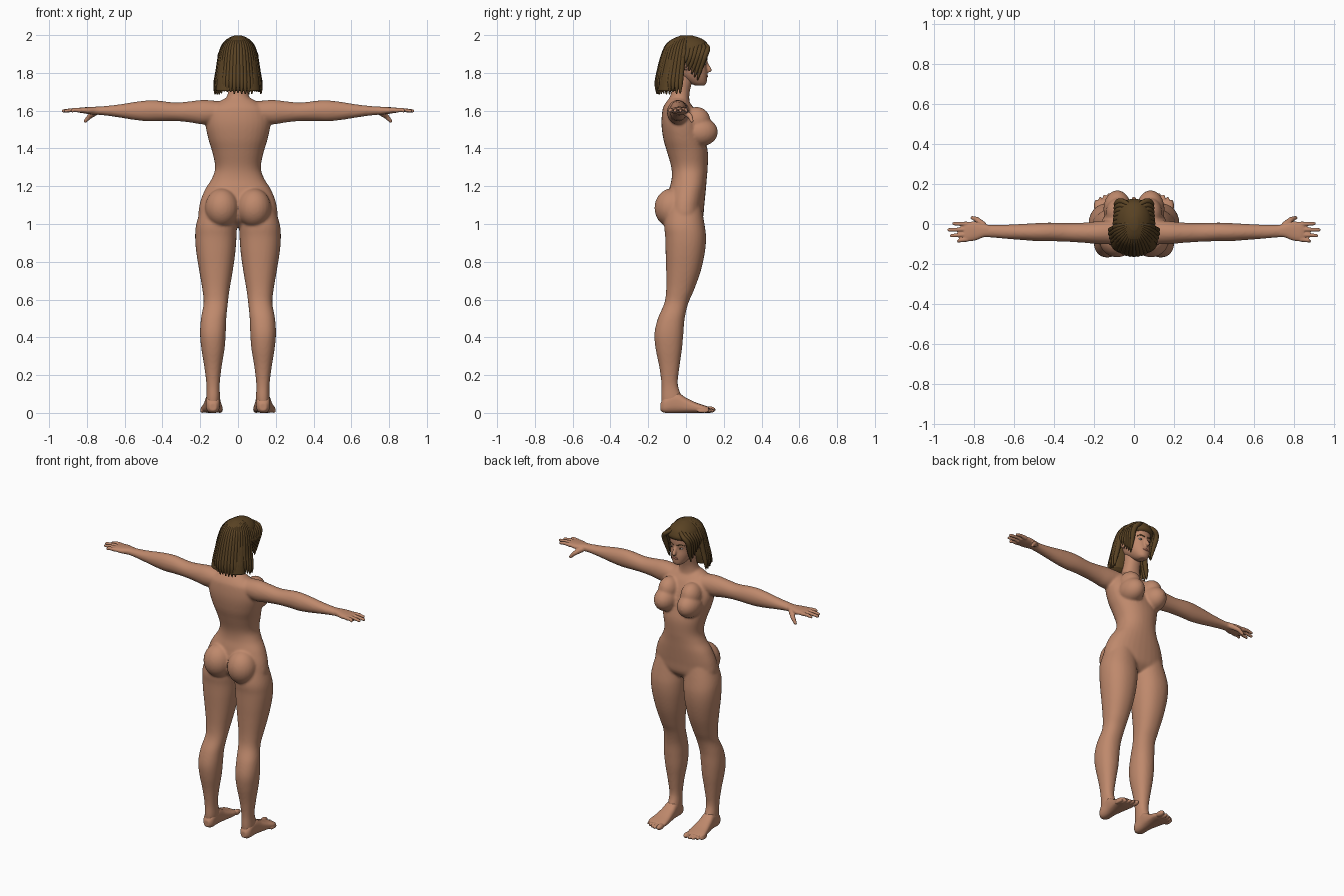
import bpy
import bmesh
import math
import random
from mathutils import Vector, Matrix

random.seed(4)
cube = bpy.data.objects.get("Cube")
if cube:
    bpy.data.objects.remove(cube, do_unlink=True)


def material(name, rgb):
    mat = bpy.data.materials.new(name)
    mat.use_nodes = True
    mat.diffuse_color = (*rgb, 1)
    mat.node_tree.nodes["Principled BSDF"].inputs["Base Color"].default_value = (*rgb, 1)
    return mat


SKIN = material("skin", (0.52, 0.25, 0.15))
HAIR = material("brown_hair", (0.10, 0.055, 0.017))
WHITE = material("eye_white", (0.65, 0.6, 0.55))
IRIS = material("dark_iris", (0.03, 0.018, 0.01))
LIPS = material("lips", (0.36, 0.13, 0.09))


def blend(a, b, c, d, t):
    """Catmull-Rom interpolation between b and c."""
    return 0.5 * (2 * b + (c - a) * t + (2 * a - 5 * b + 4 * c - d) * t * t
                  + (3 * b - a - 3 * c + d) * t ** 3)


def loft(bm, axis, sections, power=2.2, sides=32, steps=5):
    """Closed tube along an axis; each section is (position, low, high, low, high)."""
    rows = []
    last = len(sections) - 1
    for i in range(last):
        quad = [sections[max(0, min(last, k))] for k in (i - 1, i, i + 1, i + 2)]
        for j in range(steps):
            rows.append([blend(*values, j / steps) for values in zip(*quad)])
    rows.append(sections[last])
    rings = []
    for pos, a0, a1, b0, b1 in rows:
        ring = []
        for k in range(sides):
            ang = math.tau * k / sides
            c, s = math.cos(ang), math.sin(ang)
            u = (a0 + a1) / 2 + (a1 - a0) / 2 * math.copysign(abs(c) ** (2 / power), c)
            v = (b0 + b1) / 2 + (b1 - b0) / 2 * math.copysign(abs(s) ** (2 / power), s)
            point = {"x": (pos, u, v), "y": (u, pos, v), "z": (u, v, pos)}[axis]
            ring.append(bm.verts.new(point))
        rings.append(ring)
    for low, high in zip(rings, rings[1:]):
        for k in range(sides):
            n = (k + 1) % sides
            bm.faces.new((low[k], low[n], high[n], high[k]))
    bm.faces.new(rings[0])
    bm.faces.new(rings[-1])


def centred(rows):
    """Turn (height, half width, back, front) into loft sections."""
    return [(z, -w, w, back, front) for z, w, back, front in rows]


def ball(bm, centre, radii):
    matrix = Matrix.Translation(centre) @ Matrix.Diagonal((*radii, 1))
    bmesh.ops.create_uvsphere(bm, u_segments=24, v_segments=16, radius=1, matrix=matrix)


def chain(bm, points, r0, r1):
    """Row of closely spaced balls that reads as a tapered rounded rod."""
    spans = len(points) - 1
    for i in range(spans):
        p, q = Vector(points[i]), Vector(points[i + 1])
        count = max(2, int((q - p).length / (min(r0, r1) * 0.4)))
        for j in range(count + 1):
            r = r0 + (r1 - r0) * (i + j / count) / spans
            matrix = Matrix.Translation(p.lerp(q, j / count))
            bmesh.ops.create_icosphere(bm, subdivisions=2, radius=r, matrix=matrix)


def mirror(bm):
    copy = bmesh.ops.duplicate(bm, geom=bm.verts[:] + bm.edges[:] + bm.faces[:])
    verts = [g for g in copy["geom"] if isinstance(g, bmesh.types.BMVert)]
    bmesh.ops.scale(bm, vec=(-1, 1, 1), verts=verts)


def finish(bm, name, mat, voxel=0, rounds=0):
    bmesh.ops.recalc_face_normals(bm, faces=bm.faces[:])
    mesh = bpy.data.meshes.new(name)
    for face in bm.faces:
        face.smooth = True
    bm.to_mesh(mesh)
    bm.free()
    mesh.materials.append(mat)
    obj = bpy.data.objects.new(name, mesh)
    bpy.context.collection.objects.link(obj)
    if voxel:
        fuse = obj.modifiers.new("fuse", "REMESH")
        fuse.mode = "VOXEL"
        fuse.voxel_size = voxel
        fuse.use_smooth_shade = True
        soften = obj.modifiers.new("soften", "SMOOTH")
        soften.factor = 0.5
        soften.iterations = rounds
    return obj


# Body: limbs and paired masses first, mirrored, then the trunk
bm = bmesh.new()
loft(bm, "z", [
    (1.1, .01, .19, -.1, .08), (1.0, .006, .221, -.115, .098),
    (.93, .008, .227, -.11, .106), (.85, .014, .221, -.108, .1),
    (.75, .028, .205, -.105, .078), (.65, .045, .188, -.105, .042),
    (.58, .054, .182, -.115, .012), (.5, .062, .196, -.149, -.007),
    (.42, .065, .201, -.167, -.014), (.34, .071, .194, -.161, -.021),
    (.24, .087, .178, -.141, -.035), (.15, .097, .167, -.13, -.043),
    (.08, .095, .168, -.131, -.02), (.03, .1, .168, -.126, -.01)])
loft(bm, "x", [
    (.1, -.1, .02, 1.54, 1.65), (.18, -.1, .014, 1.527, 1.657),
    (.25, -.094, .007, 1.537, 1.65), (.33, -.089, .005, 1.545, 1.643),
    (.42, -.086, .007, 1.545, 1.653), (.48, -.086, .005, 1.544, 1.654),
    (.55, -.081, .001, 1.551, 1.646), (.63, -.075, -.003, 1.564, 1.633),
    (.7, -.069, -.005, 1.574, 1.625), (.75, -.066, -.003, 1.578, 1.62)], 2)
ball(bm, (.083, .075, 1.487), (.07, .094, .076))
ball(bm, (.08, .055, 1.545), (.062, .075, .075))
ball(bm, (.085, -.075, 1.085), (.09, .092, .103))
mirror(bm)
loft(bm, "z", centred([
    (1.665, .07, -.09, 0), (1.63, .13, -.115, .03), (1.6, .16, -.125, .05),
    (1.53, .172, -.13, .08), (1.45, .157, -.12, .1), (1.38, .136, -.1, .116),
    (1.3, .121, -.078, .115), (1.24, .139, -.076, .11), (1.18, .176, -.09, .105),
    (1.1, .204, -.105, .097), (1.03, .2, -.1, .088), (.985, .1, -.05, .05)]))
loft(bm, "z", centred([
    (1.61, .085, -.105, .03), (1.655, .066, -.09, .018), (1.7, .052, -.078, .02),
    (1.75, .05, -.07, .032), (1.8, .05, -.07, .04)]))
finish(bm, "body", SKIN, .007, 8)

# Hands with four fingers and a thumb
bm = bmesh.new()
loft(bm, "x", [
    (.71, -.065, -.008, 1.579, 1.621), (.75, -.066, 0, 1.579, 1.621),
    (.79, -.081, .012, 1.582, 1.619), (.83, -.087, .01, 1.588, 1.617),
    (.85, -.085, .005, 1.591, 1.613)], 2.4)
for y, tip_y, tip_x in ((0, .002, .9), (-.027, -.029, .925), (-.053, -.058, .912), (-.077, -.086, .876)):
    chain(bm, [(.835, y, 1.602), (.87, (y + tip_y) / 2, 1.604), (tip_x, tip_y, 1.599)], .0125, .009)
chain(bm, [(.755, -.005, 1.592), (.785, .022, 1.57), (.808, .031, 1.545)], .018, .0095)
mirror(bm)
finish(bm, "hands", SKIN, .004, 2)

# Feet with toes
bm = bmesh.new()
loft(bm, "y", [
    (-.135, .115, .15, .012, .05), (-.11, .098, .168, 0, .085),
    (-.05, .094, .172, 0, .108), (0, .089, .18, 0, .08), (.05, .083, .19, 0, .056),
    (.09, .081, .198, 0, .042), (.12, .088, .19, .004, .032)], 2.6)
for i in range(5):
    size = .017 if i == 0 else .0125 - i * .0006
    x = .097 if i == 0 else .104 + i * .0215
    ball(bm, (x, .125 - i * i * .0022, size), (size, .032, size))
mirror(bm)
finish(bm, "feet", SKIN, .004, 2)

# Head with nose and ears
bm = bmesh.new()
ball(bm, (.08, -.003, 1.845), (.012, .02, .032))
mirror(bm)
loft(bm, "z", centred([
    (1.733, .02, .05, .097), (1.745, .036, .02, .108), (1.77, .053, -.02, .112),
    (1.8, .065, -.06, .113), (1.84, .073, -.09, .109), (1.88, .077, -.1, .114),
    (1.92, .075, -.1, .11), (1.96, .055, -.075, .08), (1.985, .02, -.03, .03)]))
chain(bm, [(0, .106, 1.855), (0, .124, 1.815)], .009, .013)
finish(bm, "head", SKIN, .005, 3)

# Face details
for name, mat, centre, radii in (
        ("eyes", WHITE, (.03, .096, 1.848), (.014, .0085, .007)),
        ("irises", IRIS, (.03, .1, 1.848), (.0065, .0065, .0065))):
    bm = bmesh.new()
    ball(bm, centre, radii)
    mirror(bm)
    finish(bm, name, mat)
bm = bmesh.new()
chain(bm, [(.014, .11, 1.868), (.033, .104, 1.875), (.05, .089, 1.867)], .0045, .003)
mirror(bm)
finish(bm, "eyebrows", HAIR)
bm = bmesh.new()
ball(bm, (0, .107, 1.782), (.021, .01, .0075))
finish(bm, "mouth", LIPS)

# Hair mass under the locks
bm = bmesh.new()
loft(bm, "z", centred([
    (1.705, .115, -.155, -.04), (1.76, .111, -.15, -.025), (1.82, .103, -.135, -.018),
    (1.87, .098, -.125, .01), (1.905, .094, -.115, .118), (1.95, .08, -.098, .116),
    (1.98, .052, -.07, .085), (1.997, .02, -.03, .035)]))
finish(bm, "hair_mass", HAIR)

# Hair locks: a curtain round the back and a parted fringe on each side
curve = bpy.data.curves.new("hair_locks", "CURVE")
curve.dimensions = "3D"
curve.bevel_depth = .016
curve.bevel_resolution = 2
curve.resolution_u = 5


def lock(points):
    spline = curve.splines.new("NURBS")
    spline.points.add(len(points) - 1)
    for i, (point, co) in enumerate(zip(spline.points, points)):
        point.co = (*co, 1)
        point.radius = .15 + .85 * math.sin(math.pi * (i + .4) / len(points)) ** .6
    spline.points[-1].radius = .2
    spline.order_u = 3
    spline.use_endpoint_u = True
    spline.use_smooth = True


rings = ((1.988, 0, .025, .03), (1.965, -.01, .07, .08), (1.89, -.02, .093, .1),
         (1.8, -.03, .105, .112), (1.73, -.035, .122, .122), (1.69, -.035, .122, .12))
count = 21
for i in range(count):
    ang = math.radians(-92 + 184 * i / (count - 1))
    drop = random.uniform(-.006, .012)
    lock([(rx * math.sin(ang), cy - ry * math.cos(ang), z + (drop if z < 1.75 else 0))
          for z, cy, rx, ry in rings])
for s in (1, -1):
    for j in range(7):
        f = j / 6
        lock([(s * .008, -.03 + .11 * f, 1.985 - .02 * f),
              (s * .055, -.01 + .132 * f, 1.965 - .025 * f),
              (s * .09, -.01 + .115 * f, 1.905),
              (s * (.098 - .018 * f), -.02 + .1 * f, 1.875 - .04 * f),
              (s * (.092 - .015 * f), -.03 + .09 * f, 1.86 - .1 * f)])
curve.materials.append(HAIR)
bpy.context.collection.objects.link(bpy.data.objects.new("hair_locks", curve))
